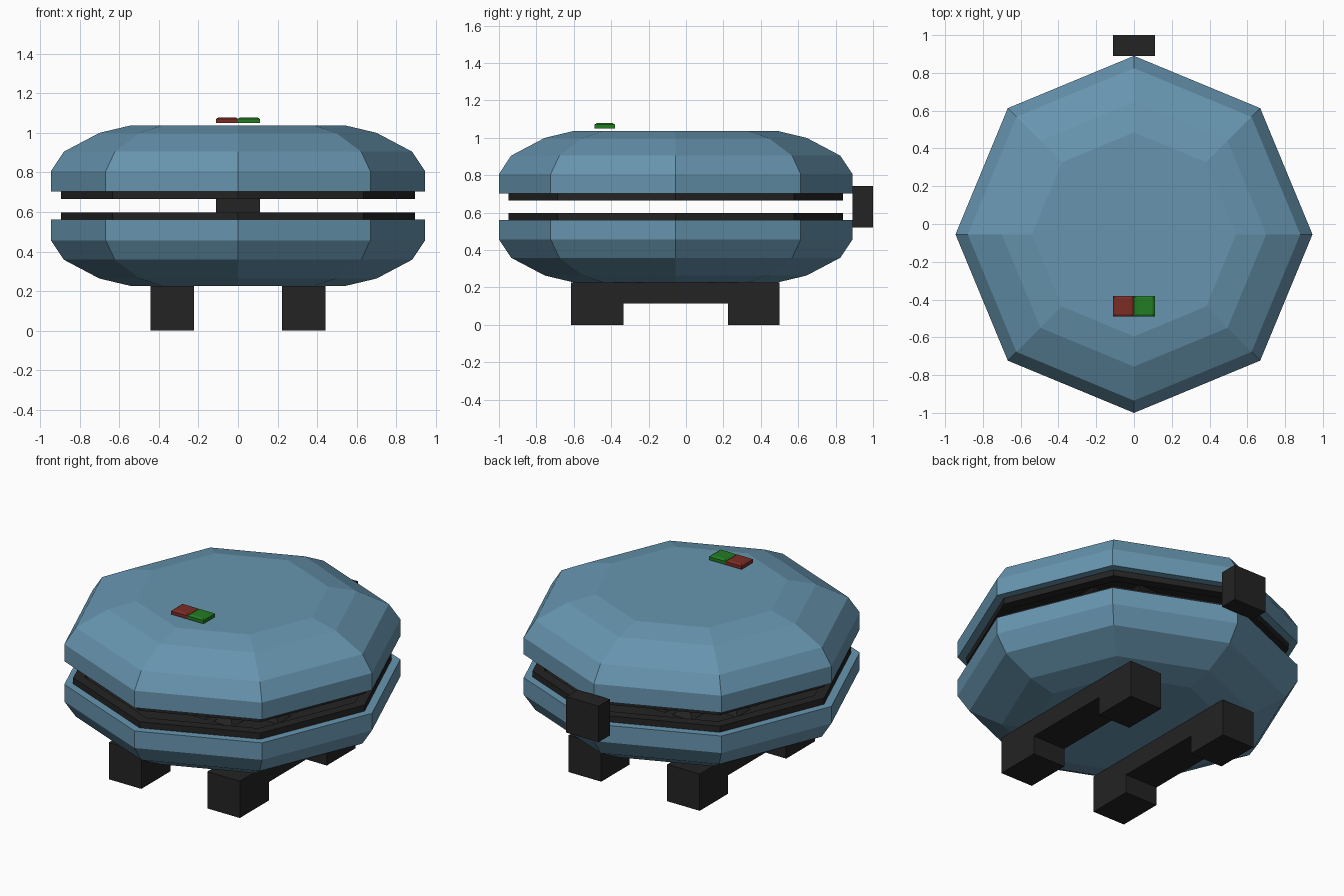
import bpy, bmesh, math

if "Cube" in bpy.data.objects:
    bpy.data.objects.remove(bpy.data.objects["Cube"])

CY = -0.055   # centre of the octagonal body
MID = 0.6315  # mirror height between the two halves


def material(name, rgb):
    m = bpy.data.materials.new(name)
    m.diffuse_color = (*rgb, 1)
    m.use_nodes = True
    m.node_tree.nodes["Principled BSDF"].inputs["Base Color"].default_value = m.diffuse_color
    return m


BLUE = material("steel_blue", (0.135, 0.30, 0.43))
BLACK = material("black_plastic", (0.017, 0.017, 0.017))
RED = material("red_light", (0.20, 0.026, 0.018))
GREEN = material("green_light", (0.016, 0.20, 0.016))


def finish(bm, name, mat):
    bmesh.ops.recalc_face_normals(bm, faces=bm.faces)
    me = bpy.data.meshes.new(name)
    bm.to_mesh(me)
    bm.free()
    me.materials.append(mat)
    ob = bpy.data.objects.new(name, me)
    bpy.context.collection.objects.link(ob)
    return ob


def octagon_lathe(bm, profile, close_start=False):
    """Eight-sided rings joined by quads, capped at the end."""
    rings = []
    for r, z in profile:
        rings.append([bm.verts.new((r * math.cos(i * math.pi / 4),
                                    CY + r * math.sin(i * math.pi / 4), z)) for i in range(8)])
    for a, b in zip(rings, rings[1:]):
        for i in range(8):
            j = (i + 1) % 8
            bm.faces.new((a[i], a[j], b[j], b[i]))
    bm.faces.new(rings[-1])
    if close_start:
        bm.faces.new(rings[0])


def tapered_box(bm, x0, x1, y0, y1, z0, z1, inset=0.0):
    """Box whose z1 end is narrowed by inset."""
    ends = []
    for z, d in ((z0, 0.0), (z1, inset)):
        ends.append([bm.verts.new(p) for p in (
            (x0 + d, y0 + d, z), (x1 - d, y0 + d, z), (x1 - d, y1 - d, z), (x0 + d, y1 - d, z))])
    a, b = ends
    bm.faces.new(a)
    bm.faces.new(b)
    for i in range(4):
        j = (i + 1) % 4
        bm.faces.new((a[i], a[j], b[j], b[i]))


# upper and lower halves: distances are measured from the mid plane
for name, s in (("upper", 1), ("lower", -1)):
    # domed shell
    bm = bmesh.new()
    octagon_lathe(bm, [(r, MID + s * h) for r, h in (
        (0.89, 0.071), (0.945, 0.071), (0.945, 0.175), (0.88, 0.273),
        (0.70, 0.368), (0.54, 0.406))])
    finish(bm, name + "_shell", BLUE)

    # cooking plate with raised rim
    bm = bmesh.new()
    octagon_lathe(bm, [(r, MID + s * h) for r, h in (
        (0.895, 0.071), (0.895, 0.034), (0.83, 0.034), (0.83, 0.065))])
    finish(bm, name + "_cooking_plate", BLACK)

    # grid of studs on the plate
    bm = bmesh.new()
    for i in range(-4, 5):
        for j in range(-4, 5):
            x, y = i * 0.18, j * 0.18
            if math.hypot(x, y) < 0.68:
                tapered_box(bm, x - 0.065, x + 0.065, CY + y - 0.065, CY + y + 0.065,
                            MID + s * 0.065, MID + s * 0.036, 0.03)
    finish(bm, name + "_plate_studs", BLACK)

    # hinge block half
    bm = bmesh.new()
    tapered_box(bm, -0.11, 0.11, 0.89, 1.0, MID, MID + s * 0.11)
    finish(bm, name + "_hinge", BLACK)

# foot rails: bridge-shaped profile extruded across x
rail = [(-0.615, 0), (-0.335, 0), (-0.335, 0.113), (0.225, 0.113),
        (0.225, 0), (0.50, 0), (0.50, 0.225), (-0.615, 0.225)]
for name, x in (("left", -0.333), ("right", 0.333)):
    bm = bmesh.new()
    face = bm.faces.new([bm.verts.new((x - 0.11, y, z)) for y, z in rail])
    ext = bmesh.ops.extrude_face_region(bm, geom=[face])
    bmesh.ops.translate(bm, vec=(0.22, 0, 0),
                        verts=[v for v in ext["geom"] if isinstance(v, bmesh.types.BMVert)])
    finish(bm, name + "_foot_rail", BLACK)

# indicator lights with chamfered tops
for name, x, mat in (("red", -0.11, RED), ("green", 0.0, GREEN)):
    bm = bmesh.new()
    tapered_box(bm, x, x + 0.11, -0.49, -0.38, 1.05, 1.07)
    tapered_box(bm, x, x + 0.11, -0.49, -0.38, 1.07, 1.078, 0.012)
    bmesh.ops.remove_doubles(bm, verts=bm.verts, dist=1e-4)
    # drop the inner divider
    inner = [f for f in bm.faces if abs(f.calc_center_median().z - 1.07) < 1e-4]
    bmesh.ops.delete(bm, geom=inner, context='FACES')
    finish(bm, name + "_indicator", mat)
